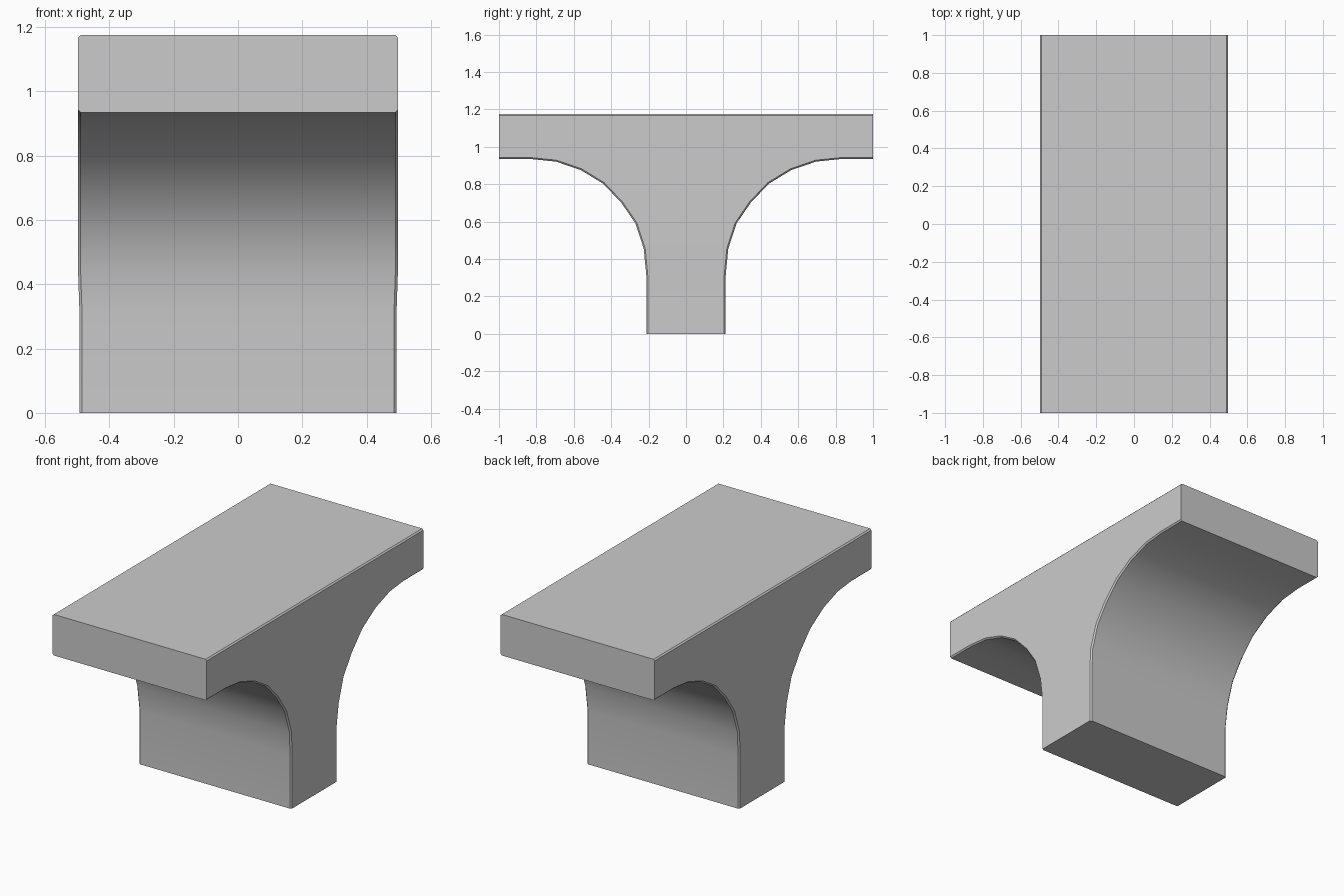
import bpy, bmesh
from mathutils import Vector

if "Cube" in bpy.data.objects:
    bpy.data.objects.remove(bpy.data.objects["Cube"])

TOP, HALF_W, BEV = 1.175, 0.498, 0.008

# Right half of the underside profile (y, z): column, arch, then beam soffit
arch = [Vector(p) for p in [(0.212, 0), (0.212, 0.31), (0.226, 0.455), (0.27, 0.59),
                            (0.345, 0.70), (0.443, 0.803), (0.563, 0.876),
                            (0.695, 0.921), (0.83, 0.935), (1.0, 0.935)]]


def inset(points, d):
    """Shift the arch line into the material by d."""
    out = []
    for i, p in enumerate(points):
        t = (points[min(i + 1, len(points) - 1)] - points[max(i - 1, 0)]).normalized()
        if i == 0:
            t = Vector((0, 1))
        if i >= len(points) - 2:
            t = Vector((1, 0))
        out.append(p + d * Vector((-t.y, t.x)))
    return out


def outline(d):
    """Closed outline: right half going up, then left half going down."""
    half = inset(arch, d) + [Vector((1.0, TOP - d))]
    return half + [Vector((-p.x, p.y)) for p in reversed(half)]


bm = bmesh.new()
rings = []
for x, d in [(-HALF_W, BEV), (-HALF_W + BEV, 0), (HALF_W - BEV, 0), (HALF_W, BEV)]:
    s = 1 if x > 0 else -1
    # the column sides are drawn in very slightly
    rings.append([bm.verts.new((x - s * (0.005 if p.y < 0.4 else 0), p.x, p.y))
                  for p in outline(d)])

# Long surfaces and edge bevels
n = len(rings[0])
for a, b in zip(rings, rings[1:]):
    for i in range(n):
        j = (i + 1) % n
        bm.faces.new((a[i], a[j], b[j], b[i]))

# Side faces: horizontal strips up the column, then the beam
for r in (rings[0], rings[-1]):
    for i in range(8):
        bm.faces.new((r[i], r[i + 1], r[n - 2 - i], r[n - 1 - i]))
    bm.faces.new(r[8:n - 8])

bmesh.ops.recalc_face_normals(bm, faces=bm.faces)
mesh = bpy.data.meshes.new("arched_support")
bm.to_mesh(mesh)
bm.free()
obj = bpy.data.objects.new("arched_support", mesh)
bpy.context.collection.objects.link(obj)
bpy.context.view_layer.objects.active = obj
obj.select_set(True)
bpy.ops.object.shade_smooth_by_angle(angle=0.52)
